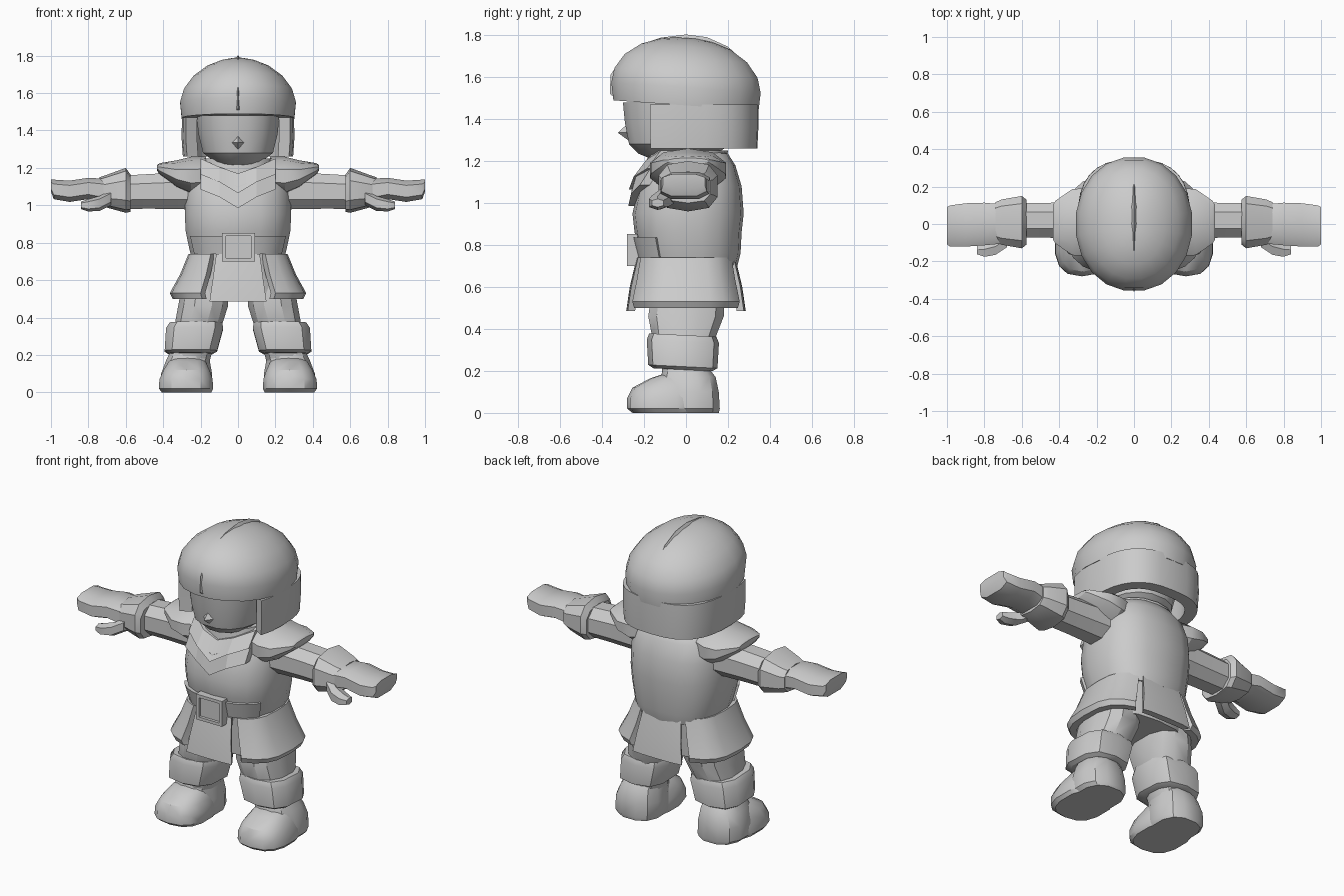
import bpy, bmesh, math
from mathutils import Vector

if "Cube" in bpy.data.objects:
    bpy.data.objects.remove(bpy.data.objects["Cube"])

grey = bpy.data.materials.new("plain grey")
grey.diffuse_color = (0.6, 0.6, 0.6, 1)
grey.use_nodes = True
grey.node_tree.nodes["Principled BSDF"].inputs["Base Color"].default_value = grey.diffuse_color


def finish(name, verts, faces, angle=32, mirror=False):
    me = bpy.data.meshes.new(name)
    me.from_pydata([tuple(v) for v in verts], [], faces)
    bm = bmesh.new()
    bm.from_mesh(me)
    bmesh.ops.recalc_face_normals(bm, faces=bm.faces)
    bm.to_mesh(me)
    bm.free()
    me.materials.append(grey)
    ob = bpy.data.objects.new(name, me)
    bpy.context.collection.objects.link(ob)
    bpy.ops.object.select_all(action='DESELECT')
    bpy.context.view_layer.objects.active = ob
    ob.select_set(True)
    bpy.ops.object.shade_smooth_by_angle(angle=math.radians(angle))
    if mirror:
        m = ob.modifiers.new("mirror", 'MIRROR')
        m.use_mirror_merge = False
    return ob


def oval(a, ru, rv, p):
    c, s = math.cos(a), math.sin(a)
    return (math.copysign(ru * abs(c) ** (2 / p), c),
            math.copysign(rv * abs(s) ** (2 / p), s))


def loft(name, rings, n=14, p=2.3, axis='Z', tilt=0, angle=32, mirror=False):
    """rings: (position, u centre, v centre, u radius, v radius) along an axis"""
    verts, faces = [], []
    for pos, cu, cv, ru, rv in rings:
        for i in range(n):
            u, v = oval(2 * math.pi * (i + 0.5) / n, ru, rv, p)
            u, v = u + cu, v + cv
            verts.append((u, v, pos + tilt * v) if axis == 'Z' else (pos, u, v))
    for r in range(len(rings) - 1):
        for i in range(n):
            j = (i + 1) % n
            faces.append((r * n + i, r * n + j, (r + 1) * n + j, (r + 1) * n + i))
    faces.append(tuple(range(n)))
    faces.append(tuple(range((len(rings) - 1) * n, len(rings) * n)))
    return finish(name, verts, faces, angle, mirror)


def slab(name, rows, offset, mirror=False, angle=32):
    """Grid of outer points thickened inwards by offset(point)"""
    h, w = len(rows), len(rows[0])
    outer = [Vector(p) for r in rows for p in r]
    verts = outer + [p + Vector(offset(p)) for p in outer]
    k, faces = h * w, []
    for r in range(h - 1):
        for c in range(w - 1):
            q = (r * w + c, r * w + c + 1, (r + 1) * w + c + 1, (r + 1) * w + c)
            faces += [q, tuple(i + k for i in reversed(q))]
    rim = ([c for c in range(w)] + [r * w + w - 1 for r in range(1, h)] +
           [(h - 1) * w + c for c in range(w - 2, -1, -1)] +
           [r * w for r in range(h - 2, 0, -1)])
    for a, b in zip(rim, rim[1:] + rim[:1]):
        faces.append((a, b, b + k, a + k))
    return finish(name, verts, faces, angle, mirror)


def wall(name, levels, a0, a1, n, thick, p, mirror=False):
    """Curved wall; levels: (z, y centre, x radius, y radius)"""
    rows = []
    for z, cy, rx, ry in levels:
        pts = [oval(math.radians(a0 + (a1 - a0) * i / n), rx, ry, p) for i in range(n + 1)]
        rows.append([(x, y + cy, z) for x, y in pts])
    def inward(q):
        d = Vector((q.x, q.y, 0)).normalized()
        return -d * thick
    return slab(name, rows, inward, mirror)


# helmet dome, centre crest and neck guard
loft("helmet_dome", [(1.465, 0, 0, .305, .35), (1.55, 0, 0, .313, .36),
                     (1.62, 0, 0, .292, .345), (1.69, 0, 0, .24, .295),
                     (1.745, 0, 0, .165, .215), (1.775, 0, 0, .09, .125),
                     (1.786, 0, 0, .03, .05)], n=20, p=2.1, tilt=-.07, angle=40)
crest = [(-.362, 1.52), (-.36, 1.61), (-.30, 1.70), (-.22, 1.755), (-.12, 1.788), (0, 1.803),
         (.1, 1.79), (.2, 1.745), (.29, 1.66), (.33, 1.60)]
cv, cf = [], []
for y, z in crest:
    cv += [(0, y, z), (.022, y * .9, z - .03), (-.022, y * .9, z - .03)]
for i in range(len(crest) - 1):
    a, b = 3 * i, 3 * i + 3
    cf += [(a, a + 1, b + 1, b), (a, b, b + 2, a + 2), (a + 1, a + 2, b + 2, b + 1)]
cf += [(0, 2, 1), (3 * len(crest) - 3, 3 * len(crest) - 2, 3 * len(crest) - 1)]
finish("helmet_crest", cv, cf)
wall("neck_guard", [(1.26, .01, .295, .33), (1.36, .01, .302, .335), (1.47, .01, .30, .335)],
     -26, 206, 20, .07, 2.7)

# head and nose
loft("head", [(1.20, 0, -.02, .10, .12), (1.235, 0, -.04, .13, .19), (1.28, 0, -.03, .19, .245),
              (1.38, 0, -.03, .215, .265), (1.48, 0, -.03, .225, .275)], n=16, p=2.4)
finish("nose", [(0, -.325, 1.335), (-.04, -.27, 1.335), (.04, -.27, 1.335),
                (0, -.27, 1.385), (0, -.27, 1.295)],
       [(0, 1, 3), (0, 3, 2), (0, 2, 4), (0, 4, 1), (1, 4, 2, 3)])

# torso, hips and skirt panels
loft("torso", [(.70, 0, .02, .245, .225), (.76, 0, .02, .262, .24), (.86, 0, .01, .283, .255),
               (.95, 0, .01, .288, .265), (1.08, 0, .02, .283, .245), (1.18, 0, .03, .25, .205),
               (1.235, 0, .03, .19, .17), (1.26, 0, .02, .12, .13)], n=18, p=2.5)
loft("hips", [(.50, 0, .01, .25, .2), (.74, 0, .01, .25, .22)], n=14, p=2.8)
skirt = [(.50, .0, .35, .262), (.53, .0, .365, .272), (.63, 0, .31, .25), (.74, .0, .265, .23)]
wall("skirt_side", skirt, -66, 66, 8, .04, 3.0, mirror=True)
front = [(.485, 0, .36, .285), (.60, 0, .32, .268), (.74, 0, .275, .235)]
wall("skirt_front", front, -106, -74, 4, .04, 3.0)
wall("skirt_back", front, 72, 108, 4, .04, 3.0)

# belt and framed buckle
wall("belt", [(.74, .02, .262, .252), (.835, .01, .286, .265)], -150, -30, 10, .03, 2.6)


def box(name, x0, x1, y0, y1, z0, z1):
    slab(name, [[(x0, y0, z0), (x1, y0, z0)], [(x0, y0, z1), (x1, y0, z1)]],
         lambda q: (0, y1 - y0, 0))


box("buckle_plate", -.075, .08, -.265, -.2, .71, .84)
for z in (.70, .835):
    box("buckle_bar", -.085, .09, -.282, -.2, z, z + .018)
for x in (-.085, .07):
    box("buckle_side", x, x + .02, -.282, -.2, .718, .835)

# layered chevron collar
def chevron(name, pts):
    """pts: (x, upper z, lower z, upper y, lower y) for the right half"""
    full = [(-x, *r) for x, *r in reversed(pts[1:])] + pts
    slab(name, [[(x, yl, zl) for x, zu, zl, yu, yl in full],
                [(x, yu, zu) for x, zu, zl, yu, yl in full]], lambda q: (0, .09, 0), angle=20)


chevron("collar_lower", [(0, 1.10, .985, -.25, -.275), (.1, 1.14, 1.045, -.235, -.262),
                         (.2, 1.18, 1.085, -.16, -.22)])
chevron("collar_upper", [(0, 1.17, 1.065, -.20, -.272), (.1, 1.205, 1.125, -.19, -.25),
                         (.2, 1.25, 1.165, -.12, -.185)])
loft("collar_ring", [(1.17, 0, 0, .20, .19), (1.25, 0, .01, .19, .19)], n=14, p=2.3)

# shoulder pads, arms and gauntlets
loft("shoulder_pad", [(.17, .01, 1.16, .16, .10), (.25, .01, 1.155, .19, .105),
                      (.33, .01, 1.165, .185, .075), (.42, .01, 1.195, .12, .03),
                      (.432, .01, 1.20, .10, .015)], n=10, p=2.2, axis='X', mirror=True)
loft("arm", [(.2, .02, 1.08, .11, .11), (.45, .02, 1.075, .1, .10), (.62, .02, 1.07, .1, .095)],
     n=8, axis='X', mirror=True)
loft("gauntlet_cuff", [(.575, .01, 1.065, .125, .10), (.60, .01, 1.08, .145, .12),
                       (.71, .01, 1.075, .125, .085), (.74, .01, 1.075, .11, .075)],
     n=10, p=2.8, axis='X', mirror=True)
loft("hand", [(.70, .0, 1.075, .11, .07), (.80, 0, 1.09, .12, .06), (.90, -.005, 1.075, .122, .06),
              (.985, -.01, 1.085, .115, .055), (1.0, -.01, 1.105, .105, .035)],
     n=8, p=3, axis='X', mirror=True)
loft("thumb", [(.68, -.08, 1.04, .05, .04), (.74, -.12, 1.01, .05, .04),
               (.80, -.135, 1.0, .045, .033), (.84, -.135, 1.0, .03, .02)],
     n=6, p=2.6, axis='X', mirror=True)

# legs, shin cuffs and boots
loft("leg", [(.10, .27, .01, .105, .115), (.22, .25, 0, .115, .12), (.36, .212, -.01, .13, .155),
             (.46, .187, .0, .137, .185), (.56, .175, .01, .13, .18)], n=12, p=2.5, mirror=True)
loft("shin_cuff", [(.205, .255, -.015, .12, .14), (.22, .252, -.015, .145, .165),
                   (.34, .232, -.015, .158, .172), (.37, .225, -.015, .145, .16)],
     n=10, p=2.9, tilt=-.05, mirror=True)
loft("boot_heel", [(0, .27, .02, .125, .14), (.02, .275, .02, .14, .145), (.10, .275, .02, .14, .14),
                   (.17, .268, .01, .12, .135), (.215, .26, 0, .105, .11)],
     n=12, p=2.5, mirror=True)
loft("boot_toe", [(0, .275, -.09, .135, .165), (.02, .278, -.1, .148, .18),
                  (.07, .278, -.1, .145, .18), (.12, .275, -.085, .125, .17),
                  (.165, .272, -.05, .10, .12), (.185, .27, -.03, .07, .08)],
     n=14, p=2.6, mirror=True)
